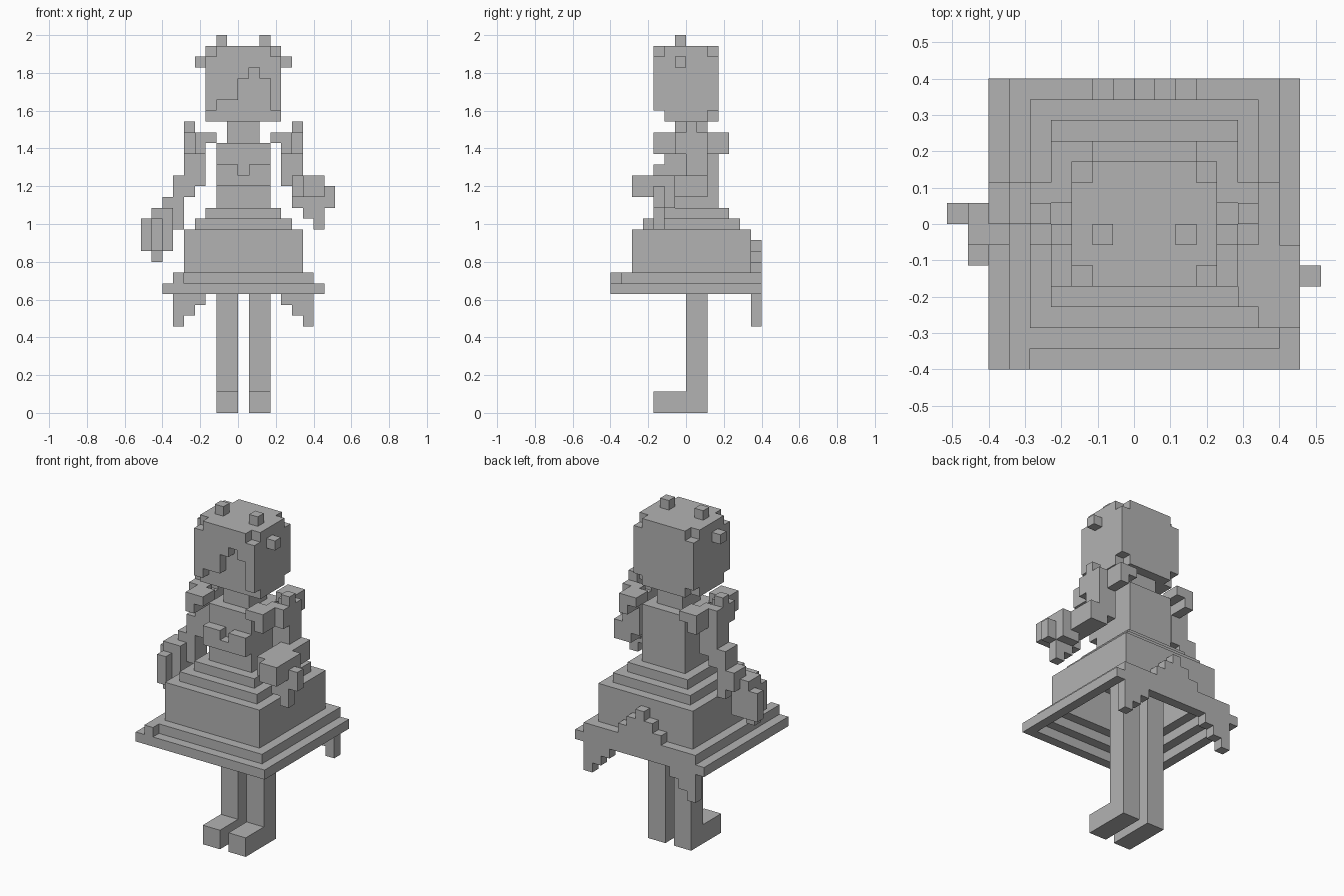
import bpy
import bmesh
from mathutils import Vector
from math import radians
from itertools import product

UNIT = 2 / 35  # edge length of one building block

default_cube = bpy.data.objects.get("Cube")
if default_cube:
    bpy.data.objects.remove(default_cube, do_unlink=True)

stone = bpy.data.materials.new("plain grey")
stone.use_nodes = True
GREY = (0.45, 0.45, 0.45, 1)
stone.diffuse_color = GREY
stone.node_tree.nodes["Principled BSDF"].inputs["Base Color"].default_value = GREY


def block(x_range, y_range, z_range):
    """Set of unit cells filling a box given by three (start, end) ranges."""
    return set(product(range(*x_range), range(*y_range), range(*z_range)))


def flip(cells):
    """Mirror cells across the body's centre plane."""
    return {(-x, y, z) for x, y, z in cells}


def make_part(name, cells):
    """Turn cells into one mesh holding only the outside faces."""
    bm = bmesh.new()
    corners = {}

    def corner(point):
        key = tuple(round(c) for c in point)
        if key not in corners:
            corners[key] = bm.verts.new(Vector(key) * UNIT)
        return corners[key]

    for cell in cells:
        for axis, side in product(range(3), (0, 1)):
            step = Vector((0, 0, 0))
            step[axis] = 1 if side else -1
            neighbour = tuple(int(c) for c in Vector(cell) + step)
            if neighbour in cells:
                continue
            u, v = Vector((0, 0, 0)), Vector((0, 0, 0))
            u[(axis + 1) % 3] = 1
            v[(axis + 2) % 3] = 1
            base = Vector(cell)
            base[axis] += side
            ring = [base, base + u, base + u + v, base + v]
            if not side:
                ring.reverse()
            bm.faces.new([corner(p) for p in ring])
    bmesh.ops.dissolve_limit(bm, angle_limit=radians(1),
                             verts=bm.verts[:], edges=bm.edges[:])
    mesh = bpy.data.meshes.new(name)
    bm.to_mesh(mesh)
    bm.free()
    mesh.materials.append(stone)
    obj = bpy.data.objects.new(name, mesh)
    bpy.context.collection.objects.link(obj)
    return obj


# Legs with forward-pointing feet
right_leg = block((-2, 0), (0, 2), (0, 18)) | block((-2, 0), (-3, 2), (0, 2))
make_part("right_leg", right_leg)
make_part("left_leg", flip(right_leg))


# Hollow stepped skirt: each tier is a frame one block thick
def frame(reach, back, bottom, top):
    outer = block((-reach, reach + 1), (-reach, back), (bottom, top))
    inner = block((1 - reach, reach), (1 - reach, back - 1), (bottom, top))
    return outer - inner


make_part("skirt_hem", frame(7, 7, 11, 12))
make_part("skirt_lower_tier", frame(6, 7, 12, 13) | block((-6, -5), (-7, -6), (12, 13)))
make_part("skirt_body", frame(5, 6, 13, 17))
make_part("skirt_upper_tier", frame(4, 5, 17, 18))
make_part("skirt_waistband", block((-3, 4), (-3, 4), (18, 19)))

# Rear bow: stepped peak in the middle, stepped tails at both ends
bow = block((-6, 7), (6, 7), (11, 13))
for half in range(3):
    bow |= block((-half, half + 1), (6, 7), (13, 16 - half))
for drop in range(3):
    tail = block((4 + drop, 5 + drop), (6, 7), (10 - drop, 11))
    bow |= tail | flip(tail)
make_part("rear_bow", bow)

# Torso, bust with a lower middle, and neck
torso = block((-2, 3), (-2, 3), (19, 25))
bust = block((-2, 3), (-3, -2), (21, 23)) - {(0, -3, 22)}
make_part("torso", torso | bust)
make_part("neck", block((-1, 2), (-1, 2), (25, 27)))

# Head: corners clipped at top and bottom
head = block((-3, 4), (-3, 3), (27, 34))
for x, y, z in product((-3, 3), (-3, 2), (27, 33)):
    head.discard((x, y, z))
head -= block((-3, 4), (-3, -2), (27, 28))
# Recessed face under an uneven fringe: column heights from right to left
for x, fringe in zip(range(-2, 3), (29, 29, 31, 32, 31)):
    head -= block((x, x + 1), (-3, -2), (28, fringe))
make_part("head", head)

# Hair knots on the crown and at the sides
crown_knot = block((2, 3), (-1, 0), (34, 35))
side_knot = block((4, 5), (-1, 0), (32, 33))
for side, mirror in (("left", set), ("right", flip)):
    make_part(side + "_crown_knot", mirror(crown_knot))
    make_part(side + "_side_knot", mirror(side_knot))

# Shoulder ruffles: a bent strip with a spike outside
ruffle = block((4, 5), (-2, 3), (24, 26)) | block((3, 5), (2, 4), (25, 26))
ruffle |= block((3, 5), (-3, -1), (25, 26))
ruffle |= block((4, 5), (-3, -2), (24, 26)) | block((4, 5), (3, 4), (24, 26))
ruffle |= block((5, 6), (-1, 2), (24, 26)) | block((5, 6), (0, 1), (24, 27))
ruffle -= block((4, 5), (0, 1), (25, 26))
make_part("left_ruffle", ruffle)
make_part("right_ruffle", flip(ruffle))

# Left arm: bent forward at the elbow
left_arm = block((4, 6), (0, 2), (21, 25))
left_arm |= block((5, 7), (-1, 2), (20, 22))
left_arm |= block((5, 7), (-4, 0), (20, 22))
make_part("left_arm", left_arm)
left_hand = block((7, 8), (-5, -1), (20, 22)) | block((6, 7), (-5, -4), (20, 22))
left_hand |= block((8, 9), (-3, -2), (19, 21))
for finger in range(3):
    left_hand |= block((5 + finger, 8), (-3, -2), (19 - finger, 20))
left_hand |= block((6, 8), (-2, -1), (19, 20))
make_part("left_hand", left_hand)

# Right arm: hanging outward in steps
right_arm = block((-5, -3), (0, 2), (21, 25))
right_arm |= block((-6, -4), (0, 2), (20, 22))
right_arm |= block((-6, -5), (0, 2), (17, 20))
right_arm |= block((-7, -5), (0, 2), (18, 20))
make_part("right_arm", right_arm)
right_hand = block((-8, -6), (-1, 1), (15, 19))
right_hand |= block((-9, -7), (0, 1), (15, 18))
right_hand |= block((-8, -7), (-2, 0), (15, 18))
right_hand |= block((-8, -7), (-1, 0), (14, 15))
make_part("right_hand", right_hand)
